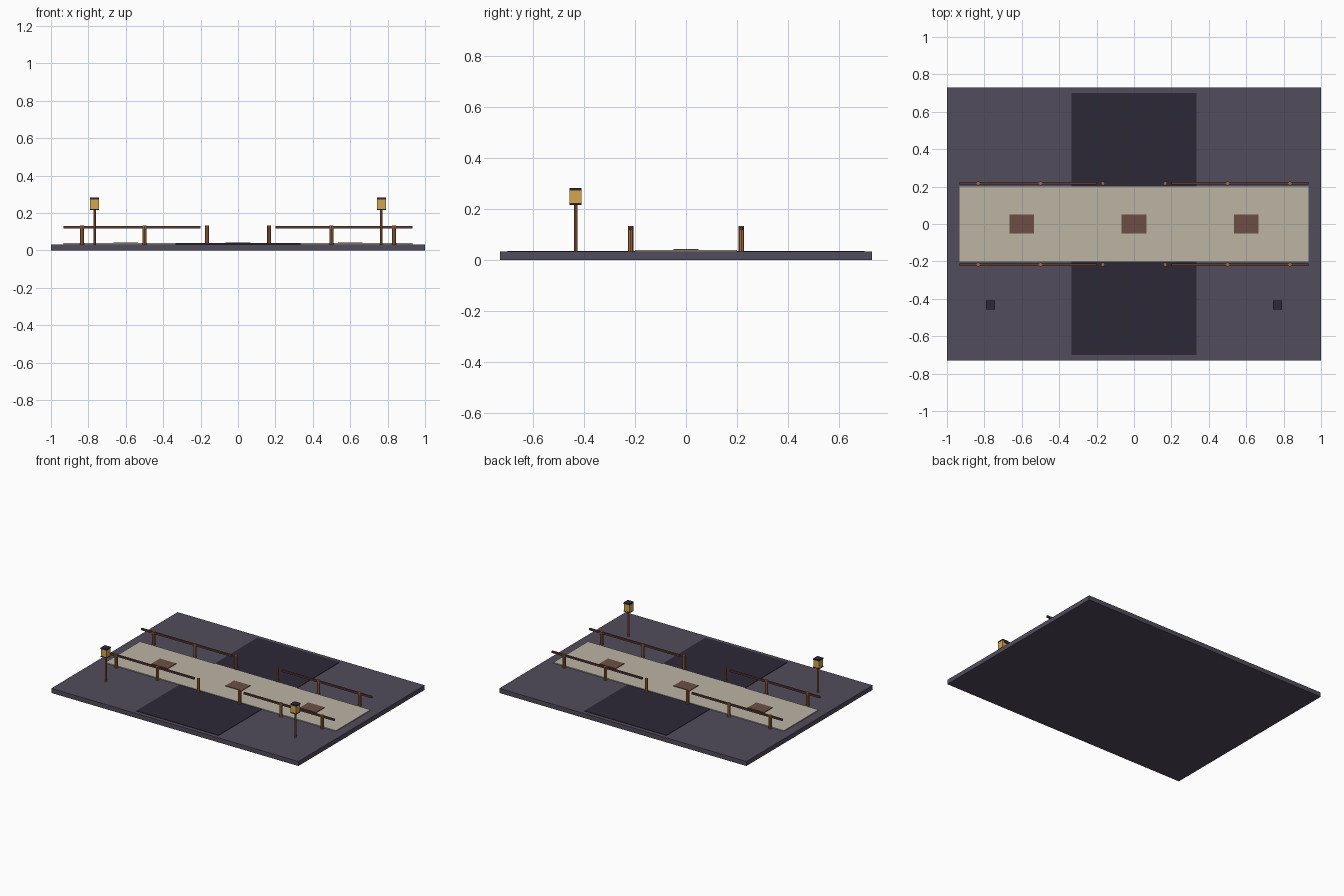
import bpy

if "Cube" in bpy.data.objects:
    bpy.data.objects.remove(bpy.data.objects["Cube"])

def material(name, rgb):
    m = bpy.data.materials.new(name)
    m.diffuse_color = [(c / 255) ** 2.2 for c in rgb] + [1]
    m.use_nodes = True
    m.node_tree.nodes["Principled BSDF"].inputs["Base Color"].default_value = m.diffuse_color
    return m

stone = material("stone", (82, 77, 92))
dark = material("dark", (48, 45, 58))
sand = material("sand", (186, 179, 162))
brick = material("brick", (108, 80, 70))
wood = material("wood", (165, 105, 62))
rail_wood = material("rail_wood", (92, 62, 54))
glow = material("glow", (214, 165, 75))

def box(name, x, y, z, mat):
    """Box from (min, max) ranges."""
    bpy.ops.mesh.primitive_cube_add(size=1, location=[sum(r) / 2 for r in (x, y, z)])
    o = bpy.context.object
    o.name = name
    o.scale = [r[1] - r[0] for r in (x, y, z)]
    bpy.ops.object.transform_apply(location=False, rotation=False, scale=True)
    o.data.materials.append(mat)

def around(c, size):
    return (c - size / 2, c + size / 2)

def post(name, x, y, z, radius, mat):
    bpy.ops.mesh.primitive_cylinder_add(vertices=8, radius=radius, depth=z[1] - z[0],
                                        location=(x, y, sum(z) / 2))
    o = bpy.context.object
    o.name = name
    o.data.materials.append(mat)

# Ground slab, crossing channel and walkway
box("base_slab", (-1, 1), (-0.73, 0.73), (0, 0.033), stone)
box("channel", (-0.333, 0.333), (-0.7, 0.7), (0.03, 0.036), dark)
box("walkway", (-0.933, 0.933), (-0.2, 0.2), (0.03, 0.039), sand)

# Paving patches
for x in (-0.6, 0, 0.6):
    box("paving_patch", around(x, 0.133), around(0, 0.1), (0.037, 0.043), brick)

# Fences: posts and split rails on both sides of the walkway
for y in (-0.217, 0.217):
    for i in range(6):
        post("fence_post", -0.8333 + i / 3, y, (0.033, 0.133), 0.0108, wood)
    for x in (-0.567, 0.567):
        box("fence_rail", around(x, 0.733), around(y, 0.014), (0.118, 0.13), rail_wood)

# Lanterns at the front corners
for x in (-0.767, 0.767):
    y = -0.433
    post("lantern_pole", x, y, (0.033, 0.22), 0.0067, wood)
    box("lantern_bottom", around(x, 0.048), around(y, 0.048), (0.216, 0.223), dark)
    box("lantern_light", around(x, 0.046), around(y, 0.046), (0.223, 0.273), glow)
    box("lantern_cap", around(x, 0.048), around(y, 0.048), (0.273, 0.283), dark)
